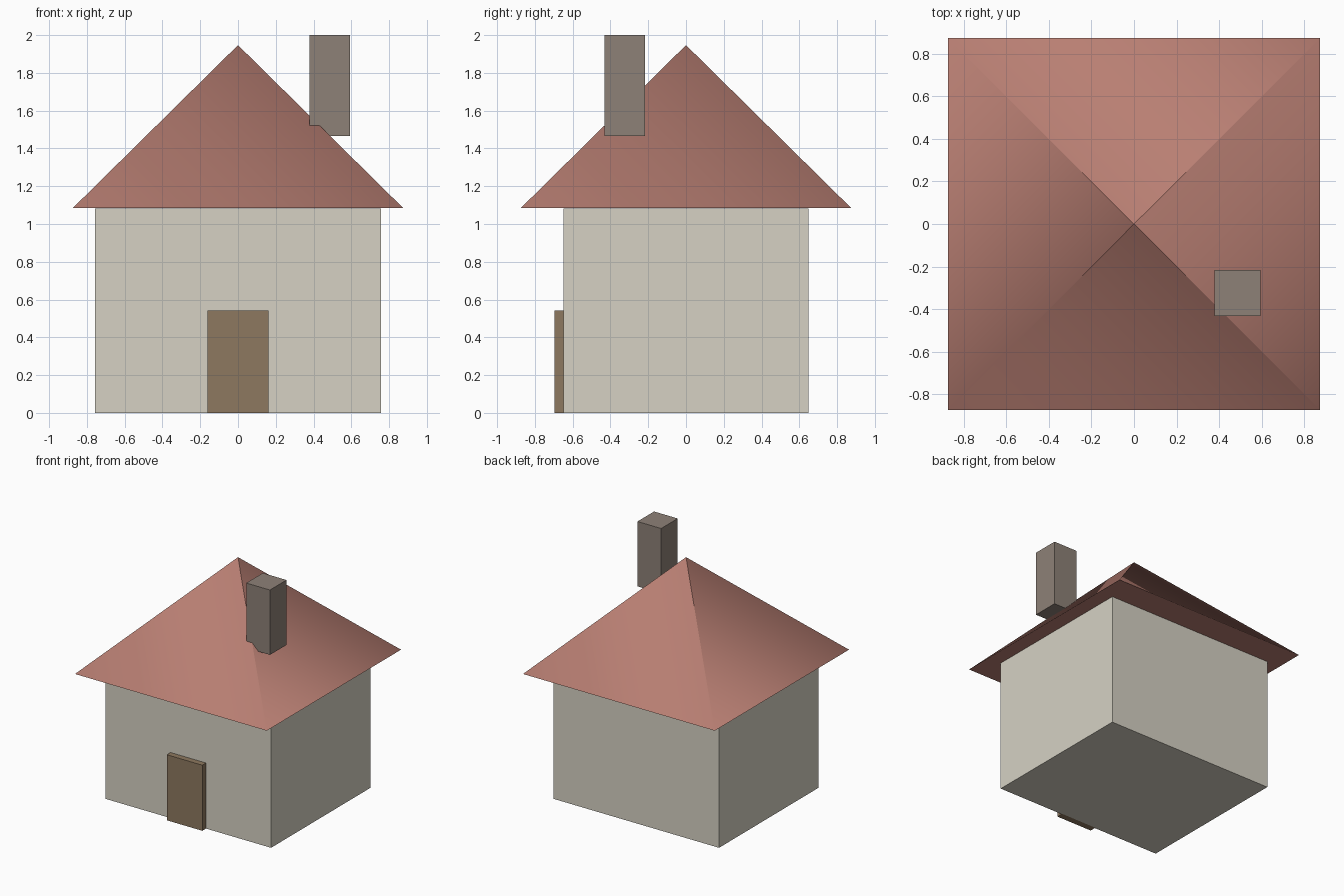
import bpy
import math
from mathutils import Vector

if "Cube" in bpy.data.objects:
    bpy.data.objects.remove(bpy.data.objects["Cube"])


def paint(obj, name, rgb):
    mat = bpy.data.materials.new(name)
    mat.diffuse_color = (*rgb, 1)
    mat.use_nodes = True
    mat.node_tree.nodes["Principled BSDF"].inputs["Base Color"].default_value = mat.diffuse_color
    obj.data.materials.append(mat)


def box(name, x, y, z, rgb):
    """Box spanning the given (min, max) ranges."""
    spans = (x, y, z)
    bpy.ops.mesh.primitive_cube_add(size=1)
    obj = bpy.context.object
    obj.name = name
    centre = Vector([(a + b) / 2 for a, b in spans])
    for v in obj.data.vertices:
        v.co = Vector([c * (b - a) for c, (a, b) in zip(v.co, spans)]) 
    obj.location = centre
    paint(obj, name + "_paint", rgb)
    return obj


# Walls, door and chimney
box("walls", (-0.756, 0.756), (-0.649, 0.649), (0, 1.083), (0.67, 0.64, 0.55))
box("door", (-0.162, 0.162), (-0.697, -0.643), (0, 0.541), (0.27, 0.19, 0.115))
box("chimney", (0.378, 0.594), (-0.432, -0.216), (1.465, 2.0), (0.27, 0.22, 0.185))

# Roof: closed four-sided pyramid, softly shaded around its slopes
HALF, EAVE, PEAK = 0.875, 1.084, 1.947
corners = [(-HALF, -HALF, EAVE), (HALF, -HALF, EAVE),
           (HALF, HALF, EAVE), (-HALF, HALF, EAVE)]
faces = [(i, (i + 1) % 4, 4) for i in range(4)] + [(3, 2, 1, 0)]
mesh = bpy.data.meshes.new("roof")
mesh.from_pydata(corners + [(0, 0, PEAK)], [], faces)
roof = bpy.data.objects.new("roof", mesh)
bpy.context.collection.objects.link(roof)
paint(roof, "roof_paint", (0.48, 0.21, 0.17))

# Slope normals follow the corners of a cone; the underside stays flat
radius = HALF * math.sqrt(2)
tilt = radius / (PEAK - EAVE)
around = [Vector((x / radius, y / radius, tilt)).normalized() for x, y, _ in corners]
normals = []
for poly in mesh.polygons:
    poly.use_smooth = True
    if len(poly.vertices) == 4:
        normals += [Vector((0, 0, -1))] * 4
    else:
        first, second = poly.vertices[0], poly.vertices[1]
        normals += [around[first], around[second], around[second]]
mesh.normals_split_custom_set(normals)
